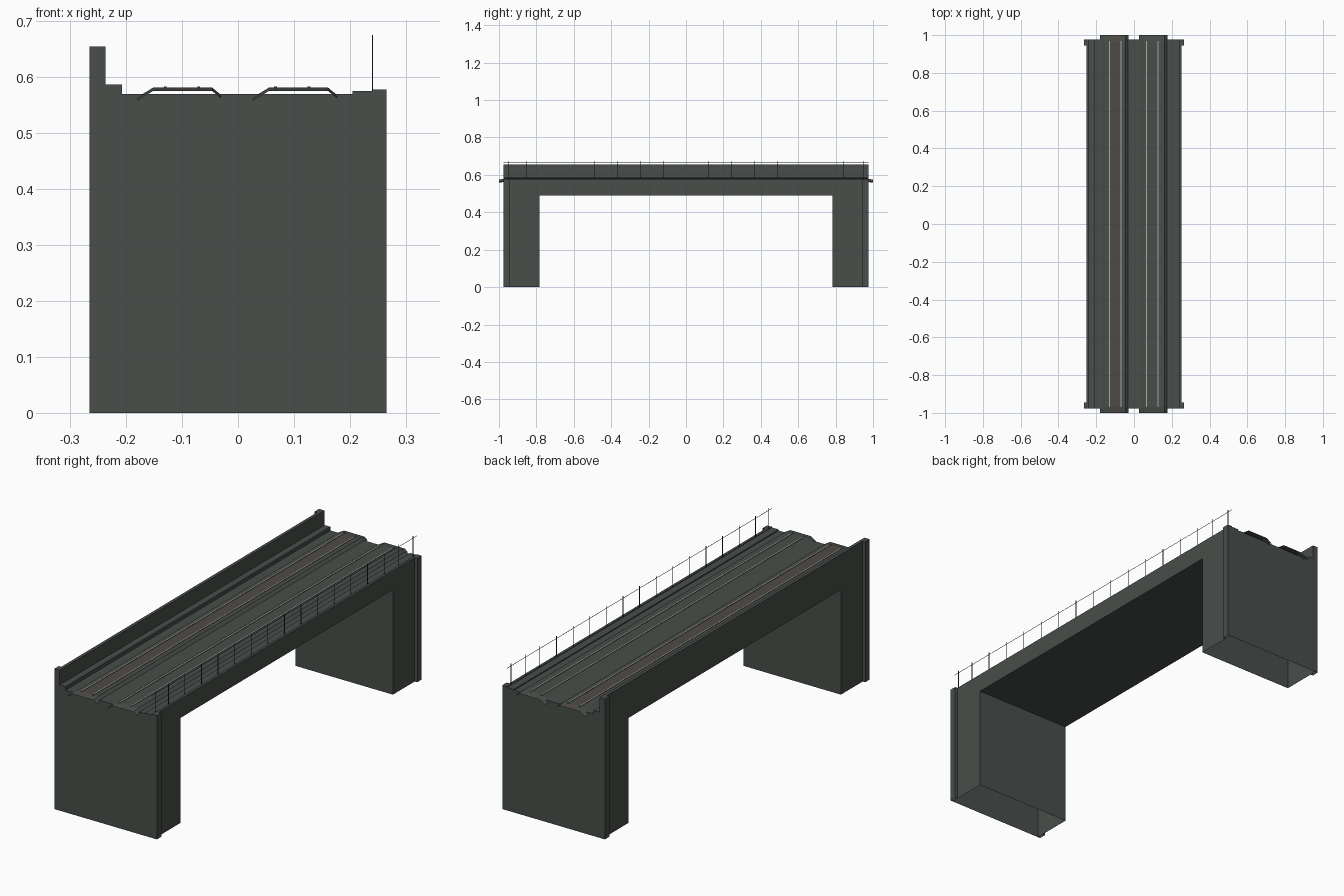
import bpy, bmesh

if "Cube" in bpy.data.objects:
    bpy.data.objects.remove(bpy.data.objects["Cube"])


def material(name, rgb):
    m = bpy.data.materials.new(name)
    m.diffuse_color = (*rgb, 1)
    m.use_nodes = True
    m.node_tree.nodes["Principled BSDF"].inputs["Base Color"].default_value = m.diffuse_color
    return m


CONCRETE = material("grey green concrete", (0.066, 0.077, 0.069))
BALLAST = material("brownish ballast", (0.078, 0.07, 0.06))
STEEL = material("bright worn steel", (0.42, 0.42, 0.4))
IRON = material("dark slate iron", (0.045, 0.047, 0.07))


def finish(name, bm, mats):
    me = bpy.data.meshes.new(name)
    bm.to_mesh(me)
    bm.free()
    for m in mats:
        me.materials.append(m)
    ob = bpy.data.objects.new(name, me)
    bpy.context.collection.objects.link(ob)
    return ob


def add_box(bm, x0, x1, y0, y1, z0, z1, open_bottom=False):
    vs = bmesh.ops.create_cube(bm, size=1)["verts"]
    for v in vs:
        v.co = (x1 if v.co.x > 0 else x0, y1 if v.co.y > 0 else y0,
                z1 if v.co.z > 0 else z0)
    if open_bottom:
        low = [f for f in {f for v in vs for f in v.link_faces}
               if f.calc_center_median().z < z0 + 1e-5]
        bmesh.ops.delete(bm, geom=low, context='FACES_ONLY')


def box(name, mat, *dims, open_bottom=False):
    bm = bmesh.new()
    add_box(bm, *dims, open_bottom=open_bottom)
    return finish(name, bm, [mat])


# Deck: one cross-section with parapet, kerbs and track bed, swept along y
W, END = 0.252, 0.977
section = [(-W, 0.49), (W, 0.49), (W, 0.578), (0.24, 0.578), (0.24, 0.575),
           (0.205, 0.575), (0.205, 0.57), (-0.207, 0.57), (-0.207, 0.587),
           (-0.237, 0.587), (-0.237, 0.655), (-W, 0.655)]
bm = bmesh.new()
face = bm.faces.new([bm.verts.new((x, -END, z)) for x, z in section])
new = bmesh.ops.extrude_face_region(bm, geom=[face])["geom"]
for v in new:
    if isinstance(v, bmesh.types.BMVert):
        v.co.y = END
bmesh.ops.recalc_face_normals(bm, faces=bm.faces)
finish("deck", bm, [CONCRETE])

# Piers and corner pilasters, hollow and open underneath
for side, s in (("front", -1), ("back", 1)):
    y0, y1 = sorted((s * 0.783, s * END))
    box(side + "_pier", CONCRETE, -W, W, y0, y1, 0, 0.49, open_bottom=True)
    y0, y1 = sorted((s * 0.944, s * END))
    box(side + "_left_pilaster", CONCRETE, -0.265, -W, y0, y1, 0, 0.655, open_bottom=True)
    box(side + "_right_pilaster", CONCRETE, W, 0.265, y0, y1, 0, 0.578, open_bottom=True)

# Track beds: thin raised sheets whose ends dip slightly past the deck
bed = [(-0.18, 0.564), (-0.152, 0.581), (-0.127, 0.581), (-0.07, 0.581),
       (-0.046, 0.581), (-0.03, 0.568)]
for name, dx in (("left", 0), ("right", 0.197)):
    bm = bmesh.new()
    shift = 0.207 if dx else 0
    rows = [[bm.verts.new((x + shift, y, z - drop)) for x, z in bed]
            for y, drop in ((-1, 0.006), (-0.965, 0), (0.965, 0), (1, 0.006))]
    for a, b in zip(rows, rows[1:]):
        for i in range(len(bed) - 1):
            f = bm.faces.new((a[i], a[i + 1], b[i + 1], b[i]))
            f.material_index = 1 if i == 2 and dx == 0 else 0
    finish(name + "_track_bed", bm, [CONCRETE, BALLAST])
    # Two rails per track, bright on the running surface only
    for k, x in (("outer", -0.13), ("inner", -0.07)):
        bm = bmesh.new()
        add_box(bm, x + dx - 0.0025, x + dx + 0.0025, -0.97, 0.97, 0.579, 0.5835)
        bm.normal_update()
        for f in bm.faces:
            f.material_index = int(f.normal.z > 0.5)
        finish(f"{name}_track_{k}_rail", bm, [BALLAST, STEEL])

# Handrail: regular slender posts with one top bar
bm = bmesh.new()
ys = [-0.95, -0.855] + [i * 0.1225 for i in range(-6, 7)] + [0.84, 0.948]
for y in ys:
    add_box(bm, 0.239, 0.241, y - 0.001, y + 0.001, 0.574, 0.675)
add_box(bm, 0.2394, 0.2406, -END, END, 0.6635, 0.665)
finish("handrail", bm, [IRON])
